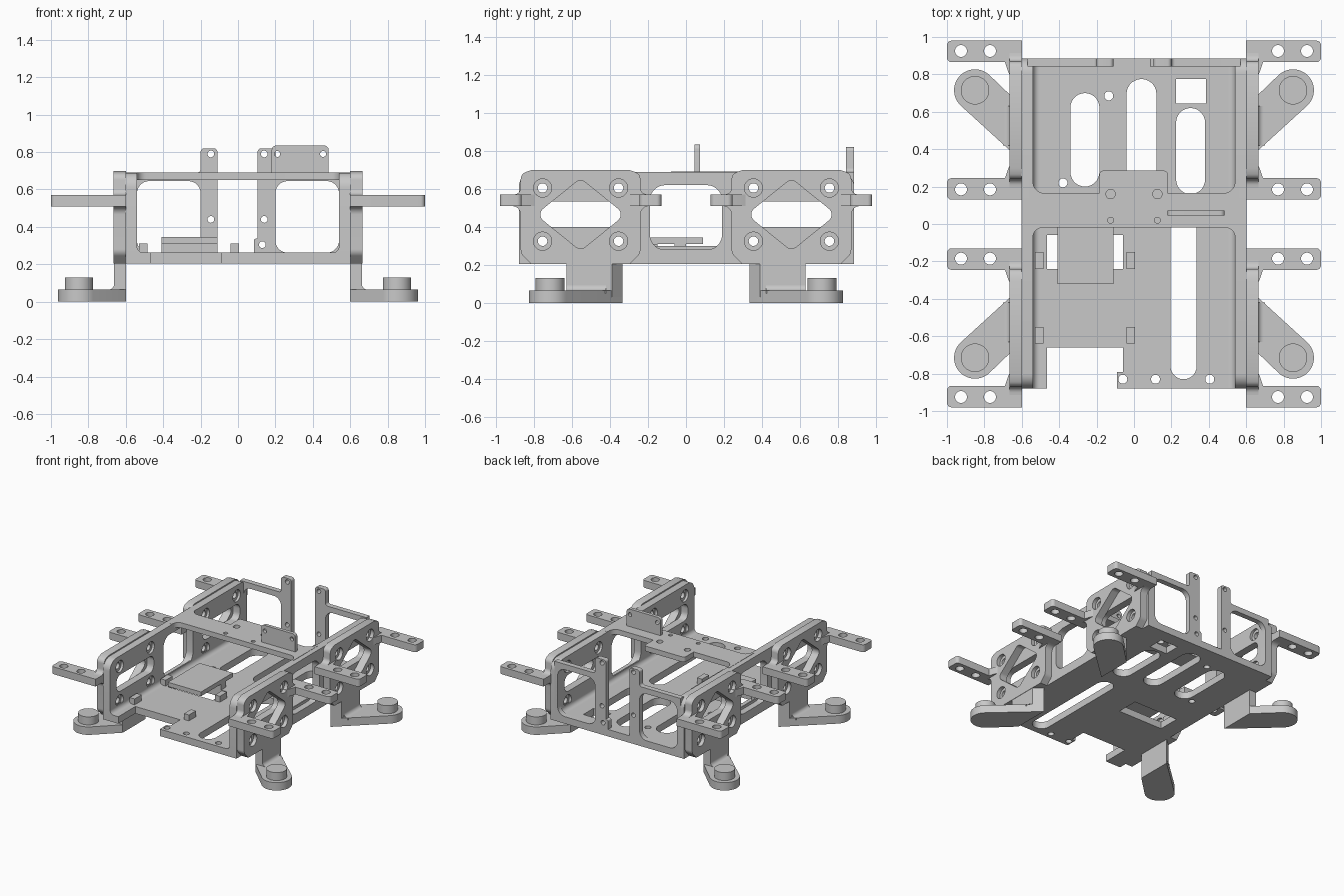
import bpy, bmesh, math
from mathutils import Vector

cube = bpy.data.objects.get("Cube")
if cube:
    bpy.data.objects.remove(cube)

grey = bpy.data.materials.new("plain grey")
grey.use_nodes = True
grey.diffuse_color = (0.58, 0.58, 0.58, 1)
grey.node_tree.nodes["Principled BSDF"].inputs["Base Color"].default_value = (0.58, 0.58, 0.58, 1)
parts = []


def rounded(points, steps=7):
    """Outline from (u, v) or (u, v, radius) corners, each filleted by its radius."""
    out = []
    for i, p in enumerate(points):
        c = Vector(p[:2])
        if len(p) < 3 or p[2] == 0:
            out.append(c)
            continue
        a = (Vector(points[i - 1][:2]) - c).normalized()
        b = (Vector(points[(i + 1) % len(points)][:2]) - c).normalized()
        half = a.angle(b) / 2
        mid = c + (a + b).normalized() * p[2] / math.sin(half)
        start = c + a * p[2] / math.tan(half) - mid
        end = c + b * p[2] / math.tan(half) - mid
        out += [mid + start.slerp(end, k / steps).normalized() * p[2] for k in range(steps + 1)]
    return out


def rect(u0, v0, u1, v1, r=0):
    return rounded([(u0, v0, r), (u1, v0, r), (u1, v1, r), (u0, v1, r)])


def slot(u0, v0, u1, v1):
    return rect(u0, v0, u1, v1, min(u1 - u0, v1 - v0) * 0.499)


def disc(u, v, r, n=28):
    return [Vector((u + r * math.cos(math.tau * k / n), v + r * math.sin(math.tau * k / n)))
            for k in range(n)]


def plate(name, axis, lo, hi, loops, mirror=""):
    """Extrude an outline with holes along an axis, then mirror it."""
    cu = bpy.data.curves.new(name, "CURVE")
    cu.dimensions, cu.fill_mode, cu.extrude = "2D", "BOTH", (hi - lo) / 2
    for loop in loops:
        s = cu.splines.new("POLY")
        s.points.add(len(loop) - 1)
        for pt, q in zip(s.points, loop):
            pt.co = (q[0], q[1], 0, 1)
        s.use_cyclic_u = True
    tmp = bpy.data.objects.new(name + "_outline", cu)
    bpy.context.collection.objects.link(tmp)
    dg = bpy.context.evaluated_depsgraph_get()
    mesh = bpy.data.meshes.new_from_object(tmp.evaluated_get(dg))
    bpy.data.objects.remove(tmp)
    mid = (lo + hi) / 2
    for v in mesh.vertices:
        u, w, d = v.co
        d += mid
        v.co = {"x": (d, u, w), "y": (u, d, w), "z": (u, w, d)}[axis]
    bm = bmesh.new()
    bm.from_mesh(mesh)
    bmesh.ops.remove_doubles(bm, verts=bm.verts, dist=0.0002)
    bmesh.ops.recalc_face_normals(bm, faces=bm.faces)
    bm.to_mesh(mesh)
    bm.free()
    mesh.materials.clear()
    mesh.materials.append(grey)
    ob = bpy.data.objects.new(name, mesh)
    bpy.context.collection.objects.link(ob)
    if mirror:
        m = ob.modifiers.new("Mirror", "MIRROR")
        m.use_axis = ["x" in mirror, "y" in mirror, False]
        m.use_mirror_merge = False
    parts.append(ob)


# Floor with slots, window, front notch and screw holes
floor = rounded([(-0.6, -0.88), (-0.465, -0.88), (-0.465, -0.66), (-0.06, -0.66), (-0.06, -0.79),
                 (-0.09, -0.79), (-0.09, -0.88), (0.6, -0.88), (0.6, 0.885), (-0.6, 0.885)])
cuts = [slot(0.195, -0.83, 0.335, 0.04), slot(0.225, 0.16, 0.38, 0.62), slot(-0.34, 0.2, -0.185, 0.7),
        slot(-0.04, 0.2, 0.12, 0.775), rect(0.225, 0.645, 0.385, 0.775),
        rect(-0.465, -0.24, -0.06, -0.06)]
holes = [(-0.135, 0.685), (-0.38, 0.22), (-0.06, -0.83), (0.115, -0.83), (0.405, -0.83)]
plate("floor", "z", 0.205, 0.262, [floor] + cuts + [disc(x, y, 0.024) for x, y in holes])

# Raised platform, its back support and four locating pegs
plate("platform", "z", 0.31, 0.345, [rect(-0.41, -0.32, -0.11, 0.09)])
plate("platform_support", "z", 0.24, 0.312, [rect(-0.41, -0.06, -0.11, 0.0)])
for x in (-0.53, -0.04):
    for y in (-0.64, -0.24):
        plate("locating_peg", "z", 0.25, 0.31, [rect(x, y, x + 0.045, y + 0.09)])

# Side walls: inner layer has the wide screw recesses
MID, HZ = 0.555, 0.465


def screw_holes(r, centres):
    return [disc(c + dy, HZ + dz, r) for c in centres for dy in (-0.2, 0.2) for dz in (-0.14, 0.14)]


wall = [rounded([(-0.88, 0.205), (0.885, 0.205), (0.885, 0.69, 0.08), (-0.88, 0.69, 0.08)]),
        rect(-0.19, 0.28, 0.19, 0.62, 0.08)]
wall += [rect(c - 0.24, 0.4, c + 0.24, 0.535, 0.05) for c in (-MID, MID)]
plate("side_wall_inner", "x", 0.54, 0.56, wall + screw_holes(0.048, (-MID, MID)), "x")
plate("side_wall_outer", "x", 0.56, 0.602, wall + screw_holes(0.025, (-MID, MID)), "x")
plate("wall_fillet", "y", -0.88, 0.85,
      [rounded([(0.55, 0.25), (0.55, 0.3), (0.54, 0.3), (0.54, 0.262, 0.034), (0.5, 0.262), (0.5, 0.25)])], "x")

# Side mounts: rounded plates flaring out to the lug height
half = [(0.255, 0.7), (0.315, 0.68, 0.04), (0.315, 0.575, 0.035), (0.36, 0.57), (0.36, 0.51),
        (0.315, 0.505, 0.045), (0.315, 0.26, 0.05), (0.26, 0.205)]
mount = [rounded([(MID + p[0], *p[1:]) for p in half] + [(MID - p[0], *p[1:]) for p in reversed(half)]),
         rounded([(MID - 0.235, HZ, 0.04), (MID, HZ - 0.19, 0.04),
                  (MID + 0.235, HZ, 0.04), (MID, HZ + 0.19, 0.04)])]
plate("mount_inner", "x", 0.6, 0.635, mount + screw_holes(0.025, [MID]), "xy")
plate("mount_outer", "x", 0.635, 0.665, mount + screw_holes(0.048, [MID]), "xy")

# Lugs with two holes, on both ends of every mount
for side in (-1, 1):
    lug = [(0.6, 0.425), (1, 0.425, 0.025), (1, 0.31, 0.025), (0.69, 0.31), (0.675, 0.265),
           (0.66, 0.23), (0.6, 0.23)]
    loops = [rounded([(p[0], MID + side * p[1], *p[2:]) for p in lug])]
    loops += [disc(x, MID + side * 0.37, 0.032) for x in (0.77, 0.925)]
    plate("lug", "z", 0.51, 0.57, loops, "xy")

# Legs and feet with round pads
FX, FY, FR = 0.85, 0.715, 0.112
arc = [Vector((FX + FR * math.cos(t), FY + FR * math.sin(t)))
       for t in (math.radians(-48 + 180 * k / 20) for k in range(21))]
plate("foot", "z", 0, 0.065, [[Vector((0.6, 0.63)), Vector((0.6, 0.335))] + arc], "xy")
plate("leg", "z", 0.03, 0.24,
      [rounded([(0.6, 0.335), (0.662, 0.39), (0.662, 0.63), (0.6, 0.63)])], "xy")
plate("leg_fillet", "y", 0.42, 0.63,
      [rounded([(0.65, 0.05), (0.65, 0.1), (0.662, 0.1), (0.662, 0.065, 0.03), (0.7, 0.065), (0.7, 0.05)])], "xy")
plate("foot_pad", "z", 0.06, 0.13, [disc(FX, FY, 0.076, 40)], "xy")

# Bridge across the top with a rear tongue and an upright tab
right = [(0.56, -0.08), (0.54, -0.08), (0.54, -0.02, 0.05)]
left = [(-0.54, -0.02, 0.05), (-0.54, -0.08), (-0.56, -0.08), (-0.56, 0.24), (-0.54, 0.24),
        (-0.54, 0.165, 0.06), (-0.185, 0.165), (-0.185, 0.285, 0.02)]
rear = [(0.18, 0.285, 0.02), (0.18, 0.165), (0.54, 0.165, 0.06), (0.54, 0.24), (0.56, 0.24)]
plate("top_bridge", "z", 0.65, 0.692, [rounded(right + left + rear)]
      + [disc(x, y, r) for x in (-0.125, 0.125) for y, r in ((0.16, 0.025), (0.02, 0.016))])
plate("upright_tab", "y", 0.045, 0.073,
      [rounded([(0.18, 0.68), (0.485, 0.68), (0.485, 0.835, 0.025), (0.18, 0.835, 0.025)]),
       disc(0.21, 0.79, 0.016), disc(0.455, 0.79, 0.016)])

# Back frames with tall posts; the left post has a wider base with an extra hole
left_base = [(0.085, 0.21), (0.085, 0.335, 0.012), (0.105, 0.34)]
for name, s, inner, base, low in (("back_frame_right", -1, 0.11, [(0.11, 0.21)], []),
                                  ("back_frame_left", 1, 0.105, left_base, [disc(0.13, 0.305, 0.018)])):
    outline = [(0.57, 0.21)] + base + [(inner, 0.82, 0.02), (0.2, 0.82, 0.02),
                                       (0.2, 0.69, 0.02), (0.57, 0.69)]
    loops = [rounded([(s * p[0], *p[1:]) for p in outline]),
             rect(min(s * 0.2, s * 0.54), 0.262, max(s * 0.2, s * 0.54), 0.645, 0.065)]
    loops += [disc(s * (inner + 0.035), z, 0.018) for z in (0.44, 0.79)]
    plate(name, "y", 0.842, 0.885, loops + low)

# Smooth round walls, keep edges sharp
bpy.ops.object.select_all(action="DESELECT")
for ob in parts:
    ob.select_set(True)
bpy.context.view_layer.objects.active = parts[0]
bpy.ops.object.shade_smooth_by_angle(angle=math.radians(30))
